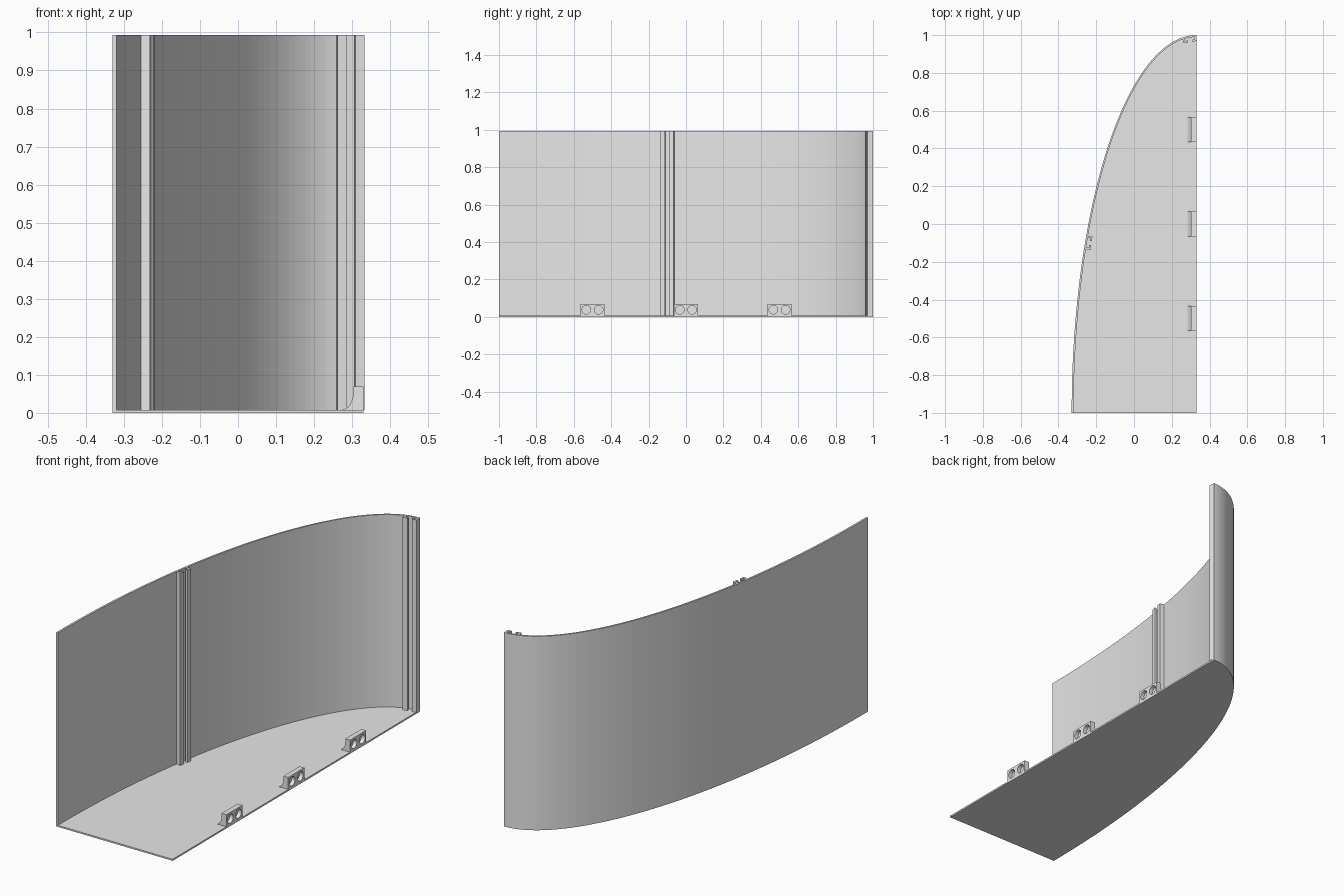
import bpy, bmesh
from math import sin, cos, asin, acos, pi
from mathutils import Vector, Matrix

cube = bpy.data.objects.get("Cube")
if cube:
    bpy.data.objects.remove(cube, do_unlink=True)

HEIGHT, FLOOR, WALL = 0.993, 0.008, 0.01
CX, CY, RX, RY = 0.33, -1.0, 0.66, 2.0      # quarter ellipse of the wall
SEGMENTS = 72

grey = bpy.data.materials.new("light grey plastic")
grey.use_nodes = True
grey.diffuse_color = (0.8, 0.8, 0.8, 1)
grey.node_tree.nodes["Principled BSDF"].inputs["Base Color"].default_value = (0.8, 0.8, 0.8, 1)


def ellipse(t, inset=0.0):
    return Vector((CX - (RX - inset) * cos(t), CY + (RY - inset) * sin(t), 0))


def prism(name, points, along):
    """Extrude a flat outline along a vector into a closed solid."""
    bm = bmesh.new()
    face = bm.faces.new([bm.verts.new(p) for p in points])
    result = bmesh.ops.extrude_face_region(bm, geom=[face], use_keep_orig=True)
    moved = [v for v in result["geom"] if isinstance(v, bmesh.types.BMVert)]
    bmesh.ops.translate(bm, verts=moved, vec=along)
    bmesh.ops.recalc_face_normals(bm, faces=bm.faces)
    mesh = bpy.data.meshes.new(name)
    bm.to_mesh(mesh)
    bm.free()
    mesh.materials.append(grey)
    obj = bpy.data.objects.new(name, mesh)
    bpy.context.collection.objects.link(obj)
    return obj


def lift(points, z=FLOOR):
    return [Vector((p.x, p.y, z)) for p in points]


# Floor plate and curved wall
steps = [pi / 2 * i / SEGMENTS for i in range(SEGMENTS + 1)]
outer = [ellipse(t) for t in steps]
inner = [ellipse(t, WALL) for t in steps]
up = Vector((0, 0, HEIGHT - FLOOR))
prism("floor", outer + [Vector((CX, CY, 0))], Vector((0, 0, FLOOR)))
prism("curved_wall", lift(outer + inner[::-1]), up)

# Hooked rails, in pairs that form a slot on the inside of the wall
HOOK = [(0.036, -0.004), (0.036, 0.024), (0.011, 0.024),
        (0.011, 0.014), (0.026, 0.014), (0.026, -0.004)]


def rail_pair(name, t):
    base = ellipse(t, WALL)
    tangent = Vector((RX * sin(t), RY * cos(t), 0)).normalized()
    inward = Vector((tangent.y, -tangent.x, 0))
    for side, label in ((-1, "near"), (1, "far")):
        outline = [base + tangent * s * side + inward * n for s, n in HOOK]
        prism(f"{name}_{label}", lift(outline), up)


rail_pair("middle_rail", asin(0.907 / RY))
rail_pair("end_rail", acos(0.037 / RX))

# Clip blocks with a flared back and two round sockets
flare = [(0.273 + 0.03 * cos(a), 0.055 - 0.047 * sin(a))
         for a in (pi / 2 * i / 8 for i in range(9))]
profile = [(CX, FLOOR), (CX, 0.07), (0.303, 0.07)] + flare
for label, y in (("front", -0.5), ("middle", 0.0), ("rear", 0.5)):
    outline = [Vector((x, y - 0.065, z)) for x, z in profile]
    clip = prism(f"{label}_clip", outline, Vector((0, 0.13, 0)))
    cutters = []
    for dy in (-0.033, 0.033):
        ring = [Vector((CX - 0.02, y + dy + 0.023 * cos(a), 0.038 + 0.023 * sin(a)))
                for a in (2 * pi * i / 32 for i in range(32))]
        cutter = prism("socket_cutter", ring, Vector((0.04, 0, 0)))
        cutter.hide_render = True
        cutters.append(cutter)
        cut = clip.modifiers.new("socket", "BOOLEAN")
        cut.operation = "DIFFERENCE"
        cut.solver = "EXACT"
        cut.object = cutter
    # Bake the sockets and drop the cutters
    graph = bpy.context.evaluated_depsgraph_get()
    baked = bpy.data.meshes.new_from_object(clip.evaluated_get(graph))
    clip.modifiers.clear()
    clip.data = baked
    for cutter in cutters:
        bpy.data.objects.remove(cutter, do_unlink=True)
